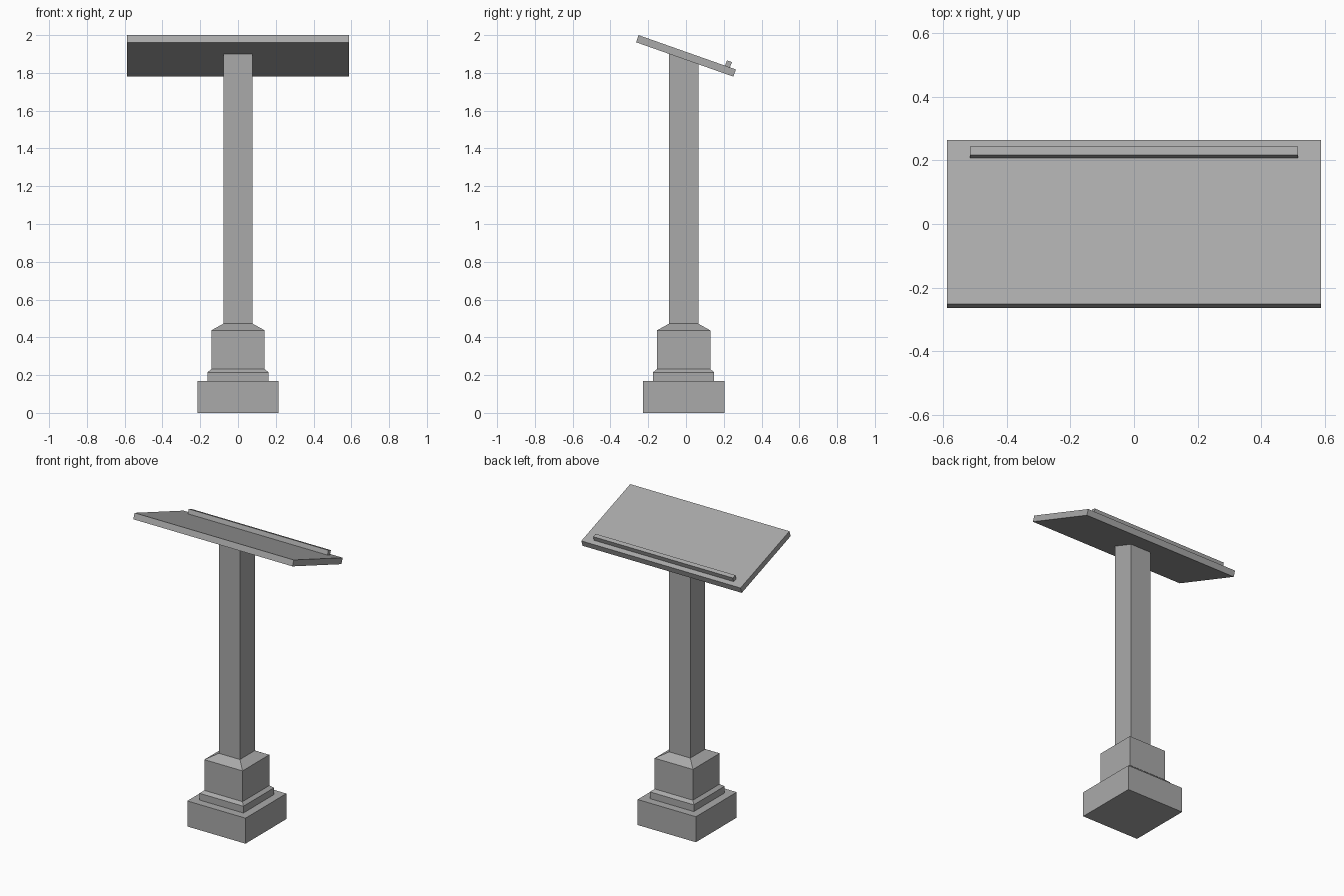
import bpy, bmesh, math
from mathutils import Matrix, Vector

cube = bpy.data.objects.get("Cube")
if cube:
    bpy.data.objects.remove(cube, do_unlink=True)

# Single stone grey
grey = bpy.data.materials.new("stone_grey")
grey.use_nodes = True
colour = (0.40, 0.40, 0.40, 1)
grey.diffuse_color = colour
grey.node_tree.nodes["Principled BSDF"].inputs["Base Color"].default_value = colour

POST_Y = -0.0125
TILT = Matrix.Translation((0, 0, 1.89)) @ Matrix.Rotation(math.radians(-19.45), 4, "X")
BOARD = Vector((1.174, 0.546, 0.04))


def finish(name, bm):
    bmesh.ops.recalc_face_normals(bm, faces=bm.faces)
    mesh = bpy.data.meshes.new(name)
    bm.to_mesh(mesh)
    bm.free()
    mesh.materials.append(grey)
    obj = bpy.data.objects.new(name, mesh)
    bpy.context.collection.objects.link(obj)
    return obj


def square_column(name, profile):
    """Stack square rings given as (half width, height) and cap both ends."""
    bm = bmesh.new()
    rings = [[bm.verts.new((sx * h, POST_Y + sy * h, z))
              for sx, sy in ((-1, -1), (1, -1), (1, 1), (-1, 1))]
             for h, z in profile]
    for low, high in zip(rings, rings[1:]):
        for i in range(4):
            j = (i + 1) % 4
            bm.faces.new((low[i], low[j], high[j], high[i]))
    bm.faces.new(rings[0])
    bm.faces.new(rings[-1])
    return finish(name, bm)


def tilted_box(name, size, centre):
    bm = bmesh.new()
    bmesh.ops.create_cube(bm, size=1)
    bmesh.ops.scale(bm, vec=size, verts=bm.verts)
    bmesh.ops.translate(bm, vec=centre, verts=bm.verts)
    obj = finish(name, bm)
    obj.matrix_world = TILT
    return obj


# Stepped pedestal
square_column("foot_block", [(0.215, 0), (0.215, 0.17)])
square_column("stepped_plinth", [(0.162, 0.17), (0.162, 0.215), (0.141, 0.232),
                                 (0.141, 0.437), (0.078, 0.472)])

# Post, its top sheared to meet the underside of the board
post = square_column("post", [(0.078, 0.472), (0.078, 1.8)])
normal = TILT.to_3x3() @ Vector((0, 0, 1))
under = TILT @ Vector((0, 0, -BOARD.z / 2))
for v in post.data.vertices:
    if v.co.z > 1:
        v.co.z = under.z - normal.y / normal.z * (v.co.y - under.y)

# Sloping reading board and the lip that holds a book
tilted_box("reading_board", BOARD, (0, 0, 0))
tilted_box("book_lip", (1.03, 0.0275, 0.03), (0, 0.226, BOARD.z / 2 + 0.015))
